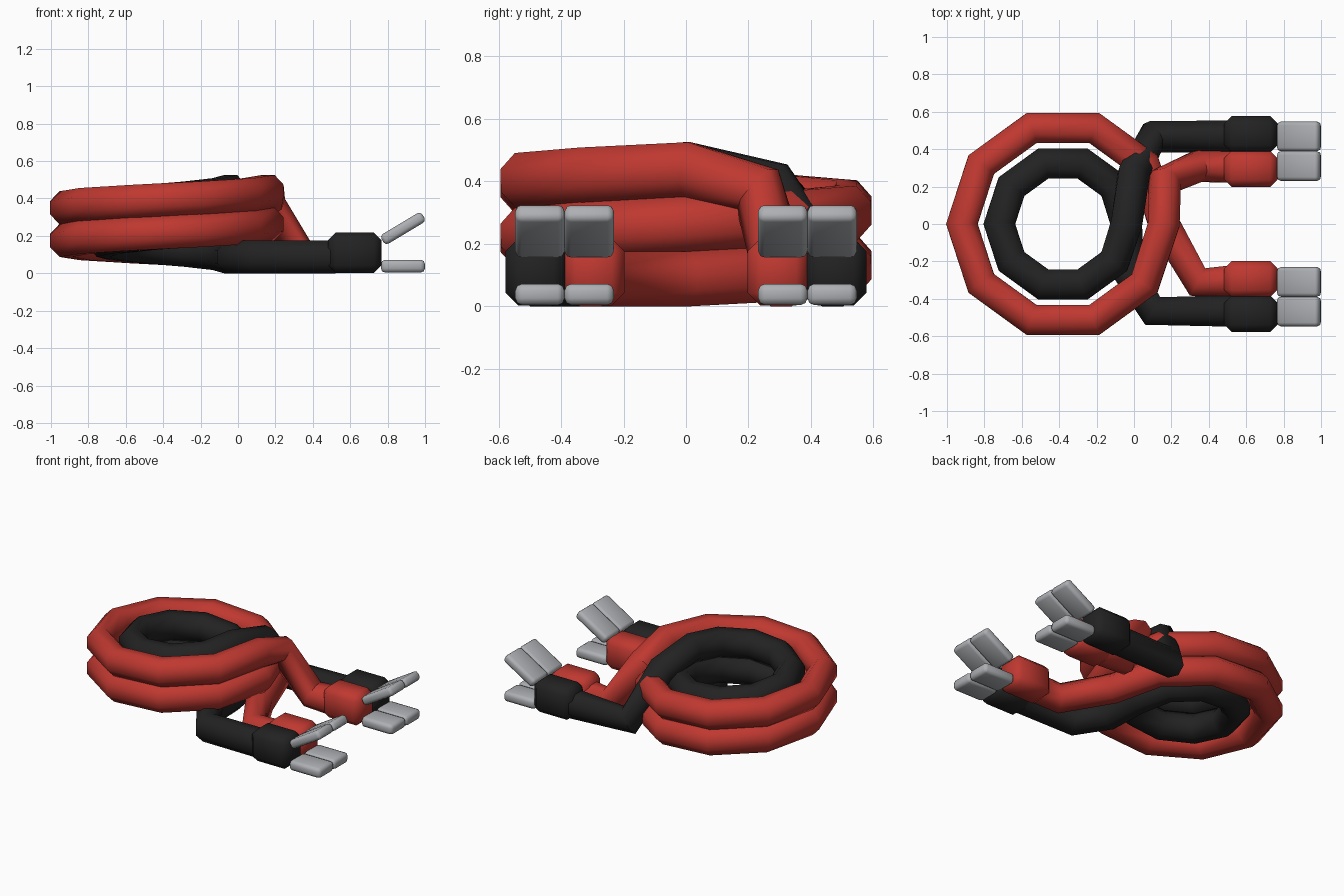
import bpy
import bmesh
import math
from mathutils import Vector

if "Cube" in bpy.data.objects:
    bpy.data.objects.remove(bpy.data.objects["Cube"])


def material(name, rgb):
    mat = bpy.data.materials.new(name)
    mat.use_nodes = True
    mat.diffuse_color = (*rgb, 1)
    mat.node_tree.nodes["Principled BSDF"].inputs["Base Color"].default_value = (*rgb, 1)
    return mat


RED = material("red rubber", (0.52, 0.04, 0.03))
BLACK = material("black rubber", (0.016, 0.016, 0.016))
METAL = material("grey metal", (0.42, 0.43, 0.45))

CENTRE = -0.38          # x of the coil axis
SIDES, STEPS, TURNS = 8, 10, 2
LOW, PITCH = 0.088, 0.175
HALF_W, HALF_H = 0.084, 0.088


def finish(obj):
    bpy.ops.object.select_all(action='DESELECT')
    obj.select_set(True)
    bpy.context.view_layer.objects.active = obj
    bpy.ops.object.shade_smooth_by_angle(angle=math.radians(50))


def cable(name, path, mat):
    """Sweep an eight-sided section along a path, keeping it upright."""
    pts = [Vector(p) for p in path]
    bm = bmesh.new()
    rings = []
    for i, p in enumerate(pts):
        before = (p - pts[i - 1]).normalized() if i else Vector()
        after = (pts[i + 1] - p).normalized() if i < len(pts) - 1 else Vector()
        along = (before + after).normalized()
        side = along.cross(Vector((0, 0, 1))).normalized()
        up = side.cross(along)
        grow = 1 / math.cos(math.pi / SIDES)
        ring = []
        for k in range(SIDES):
            a = math.tau * (k + 0.5) / SIDES
            ring.append(bm.verts.new(p + side * HALF_W * grow * math.cos(a)
                                     + up * HALF_H * grow * math.sin(a)))
        rings.append(ring)
    for r, s in zip(rings, rings[1:]):
        for k in range(SIDES):
            n = (k + 1) % SIDES
            bm.faces.new((r[k], r[n], s[n], s[k]))
    bm.faces.new(rings[0])
    bm.faces.new(rings[-1])
    bmesh.ops.recalc_face_normals(bm, faces=bm.faces)
    mesh = bpy.data.meshes.new(name)
    bm.to_mesh(mesh)
    bm.free()
    mesh.materials.append(mat)
    obj = bpy.data.objects.new(name, mesh)
    bpy.context.collection.objects.link(obj)
    finish(obj)


def coil(radius):
    return [(CENTRE + radius * math.cos(math.tau * i / STEPS),
             radius * math.sin(math.tau * i / STEPS),
             LOW + PITCH * i / STEPS) for i in range(STEPS * TURNS + 1)]


def block(name, centre, size, bevel, mat, tilt=0):
    bpy.ops.mesh.primitive_cube_add(size=1, location=centre)
    obj = bpy.context.object
    obj.name = name
    obj.scale = size
    bpy.ops.object.transform_apply(location=False, rotation=False, scale=True)
    obj.rotation_euler.y = -math.radians(tilt)
    obj.data.materials.append(mat)
    mod = obj.modifiers.new("soft edges", 'BEVEL')
    mod.width = bevel
    mod.segments = 2 if mat == METAL else 1
    bpy.ops.object.modifier_apply(modifier=mod.name)
    finish(obj)


# Outer red cable: front lead, two rising turns, back lead dropping down
cable("red_cable",
      [(0.52, -0.305, LOW), (0.34, -0.31, LOW)] + coil(0.54)
      + [(0.165, 0.23, 0.37), (0.345, 0.31, LOW), (0.52, 0.305, LOW)], RED)

# Inner black cable
cable("black_cable",
      [(0.52, -0.465, LOW), (0.1, -0.465, LOW), (-0.03, -0.26, LOW)] + coil(0.34)
      + [(0.0, 0.27, 0.38), (0.1, 0.465, LOW), (0.52, 0.47, LOW)], BLACK)

# Clamp bodies and jaws at both ends
for end, s in (("front", -1), ("back", 1)):
    for colour, mat, body_y, jaw_y in (("red", RED, 0.295, 0.31),
                                       ("black", BLACK, 0.48, 0.468)):
        label = f"{end}_{colour}"
        block(label + "_clamp_body", (0.625, s * body_y, 0.11),
              (0.285, 0.195, 0.215), 0.04, mat)
        block(label + "_lower_jaw", (0.882, s * jaw_y, 0.038),
              (0.235, 0.158, 0.068), 0.022, METAL)
        block(label + "_upper_jaw", (0.882, s * jaw_y, 0.24),
              (0.255, 0.158, 0.06), 0.02, METAL, tilt=31)
